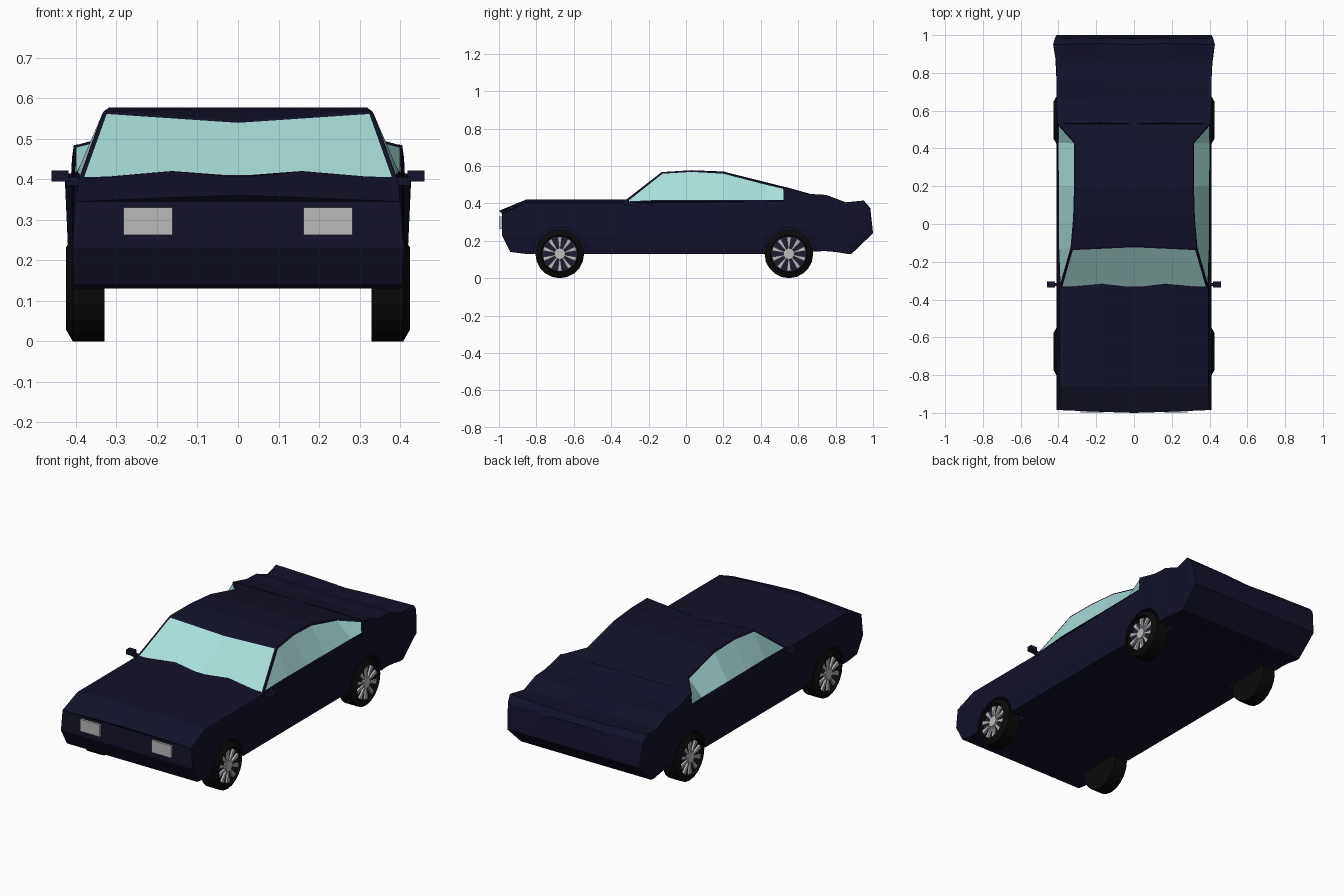
import bpy, bmesh, math
from mathutils import Matrix, Vector

if "Cube" in bpy.data.objects:
    bpy.data.objects.remove(bpy.data.objects["Cube"])


def material(name, rgb):
    m = bpy.data.materials.new(name)
    m.diffuse_color = (*rgb, 1)
    m.use_nodes = True
    m.node_tree.nodes["Principled BSDF"].inputs["Base Color"].default_value = m.diffuse_color
    return m


PAINT = material("navy paint", (0.006, 0.006, 0.022))
GLASS = material("tinted glass", (0.40, 0.74, 0.70))
RUBBER = material("rubber", (0.003, 0.003, 0.003))
METAL = material("silver", (0.5, 0.5, 0.5))
RIM = material("dark rim", (0.012, 0.012, 0.03))


def finish(name, bm, *mats):
    bmesh.ops.recalc_face_normals(bm, faces=bm.faces)
    me = bpy.data.meshes.new(name)
    bm.to_mesh(me)
    bm.free()
    ob = bpy.data.objects.new(name, me)
    bpy.context.collection.objects.link(ob)
    for m in mats:
        me.materials.append(m)
    return ob


def box(bm, x, y, z):
    size = (x[1] - x[0], y[1] - y[0], z[1] - z[0])
    mid = Vector((sum(x), sum(y), sum(z))) / 2
    bmesh.ops.create_cube(bm, size=1, matrix=Matrix.Translation(mid) @ Matrix.Diagonal((*size, 1)))


# Main body: sections from nose to tail
# (y top, y mid, y bottom, z bottom, z mid, z side, z ridge, z centre, x side, x mid)
SECTIONS = [
    (-0.985, -0.985, -0.94, 0.14, 0.23, 0.345, 0.355, 0.36, 0.40, 0.41),
    (-0.86, -0.86, -0.86, 0.13, 0.23, 0.40, 0.42, 0.405, 0.395, 0.41),
    (-0.34, -0.34, -0.34, 0.13, 0.23, 0.40, 0.42, 0.408, 0.395, 0.41),
    (0.20, 0.20, 0.20, 0.13, 0.23, 0.41, 0.42, 0.42, 0.40, 0.41),
    (0.525, 0.525, 0.525, 0.13, 0.23, 0.415, 0.42, 0.42, 0.405, 0.41),
    (0.53, 0.53, 0.53, 0.13, 0.23, 0.485, 0.487, 0.487, 0.405, 0.41),
    (0.66, 0.66, 0.66, 0.14, 0.24, 0.45, 0.45, 0.45, 0.41, 0.41),
    (0.75, 0.75, 0.74, 0.145, 0.24, 0.445, 0.44, 0.44, 0.41, 0.41),
    (0.85, 0.85, 0.80, 0.14, 0.24, 0.405, 0.405, 0.405, 0.412, 0.415),
    (0.95, 0.96, 0.86, 0.13, 0.24, 0.415, 0.405, 0.40, 0.428, 0.42),
    (0.98, 1.00, 0.885, 0.13, 0.24, 0.38, 0.375, 0.375, 0.42, 0.41),
]
bm = bmesh.new()
rings = []
for yt, ym, yb, zb, zm, zs, zr, zc, xs, xm in SECTIONS:
    yc = yt - 0.015 if yt < -0.9 else yt
    half = [(0.405, yb, zb), (xm, ym, zm), (xs, yt, zs), (0.16, yc + 0.005, zr)]
    pts = half + [(0, yc, zc)] + [(-x, y, z) for x, y, z in reversed(half)]
    rings.append([bm.verts.new(p) for p in pts])
for a, b in zip(rings, rings[1:]):
    for i in range(9):
        j = (i + 1) % 9
        bm.faces.new((a[i], a[j], b[j], b[i]))
for r in (rings[0], rings[-1]):
    bm.faces.new((r[0], r[1], r[7], r[8]))
    bm.faces.new(r[1:8])
bmesh.ops.triangulate(bm, faces=[f for f in bm.faces if len(f.verts) > 4])
body = finish("body", bm, PAINT)

# Wheel arches cut into the body
AXLES = (-0.675, 0.55)
bm = bmesh.new()
for y in AXLES:
    for s in (1, -1):
        m = Matrix.Translation((s * 0.42, y, 0.13)) @ Matrix.Rotation(math.pi / 2, 4, 'Y')
        bmesh.ops.create_cone(bm, cap_ends=True, segments=20, radius1=0.142, radius2=0.142, depth=0.22, matrix=m)
cutter = finish("arch_cutter", bm, PAINT)
cutter.hide_render = True
mod = body.modifiers.new("arches", 'BOOLEAN')
mod.operation, mod.solver, mod.object = 'DIFFERENCE', 'EXACT', cutter
bpy.context.view_layer.objects.active = body
bpy.ops.object.modifier_apply(modifier=mod.name)
bpy.data.objects.remove(cutter)

# Cabin: columns (y, x top, z top, z roof centre, x belt)
COLUMNS = [
    (-0.13, 0.332, 0.567, 0.545, 0.40),
    (0.03, 0.318, 0.577, 0.577, 0.402),
    (0.20, 0.312, 0.567, 0.570, 0.403),
    (0.43, 0.312, 0.508, 0.512, 0.405),
    (0.53, 0.400, 0.484, 0.487, 0.408),
]
bm = bmesh.new()
V = bm.verts.new
corner = [V((s * 0.392, -0.34, 0.40)) for s in (1, -1)]
cowl = V((0, -0.34, 0.405))
centre = [V((0, y + (0.015 if i == 0 else 0), zc)) for i, (y, _, _, zc, _) in enumerate(COLUMNS)]
top = [[V((s * x, y, z)) for y, x, z, _, _ in COLUMNS] for s in (1, -1)]
belt = [[V((s * xb, y, 0.41)) for y, _, _, _, xb in COLUMNS] for s in (1, -1)]
screen, sides = [], []
for k in (0, 1):
    screen.append(bm.faces.new((cowl, corner[k], top[k][0], centre[0])))
    side = [bm.faces.new((corner[k], belt[k][0], top[k][0]))]
    for i in range(len(COLUMNS) - 1):
        side.append(bm.faces.new((belt[k][i], belt[k][i + 1], top[k][i + 1], top[k][i])))
        bm.faces.new((top[k][i], top[k][i + 1], centre[i + 1], centre[i]))
    sides.append(side)
bm.faces.new((belt[0][-1], belt[1][-1], top[1][-1], centre[-1], top[0][-1]))
bm.faces.new([cowl, corner[0]] + belt[0] + belt[1][::-1] + [corner[1]])
bmesh.ops.recalc_face_normals(bm, faces=bm.faces)
# Window panes inset from their pillars
for pane in [screen] + sides:
    bmesh.ops.inset_region(bm, faces=pane, thickness=0.010, use_even_offset=True)
    for f in pane:
        f.material_index = 1
finish("cabin", bm, PAINT, GLASS)

# Headlights
bm = bmesh.new()
for s in (1, -1):
    x = sorted((s * 0.162, s * 0.283))
    box(bm, x, (-0.997, -0.97), (0.262, 0.33))
finish("headlights", bm, METAL)

# Door mirrors
bm = bmesh.new()
for s in (1, -1):
    box(bm, sorted((s * 0.418, s * 0.46)), (-0.335, -0.305), (0.394, 0.421))
    box(bm, sorted((s * 0.39, s * 0.425)), (-0.328, -0.312), (0.385, 0.405))
finish("door_mirrors", bm, PAINT)


# Wheels: a revolved tyre and dish with ten spokes and a hub
PROFILE = [(0.33, 0.0), (0.33, 0.13), (0.408, 0.13), (0.425, 0.10), (0.403, 0.096), (0.400, 0.0)]
SEG = 20


def wheel(name, s, y):
    at = lambda x, r, a: (s * x, y + r * math.cos(a), 0.13 + r * math.sin(a))
    bm = bmesh.new()
    prev = None
    loops = [[bm.verts.new(at(x, r, 2 * math.pi * i / SEG)) for i in range(SEG)] for x, r in PROFILE[1:-1]]
    for n, (a, b) in enumerate(zip(loops, loops[1:])):
        for i in range(SEG):
            j = (i + 1) % SEG
            bm.faces.new((a[i], a[j], b[j], b[i]))
    bm.faces.new(loops[0])
    bm.faces.new(loops[-1]).material_index = 1
    spokes = 10
    for k in range(spokes):
        a = 2 * math.pi * (k + 0.5) / spokes
        outline = [(0.022, -0.12), (0.092, -0.13), (0.092, 0.13), (0.022, 0.12)]
        f = bm.faces.new([bm.verts.new(at(0.415, r, a + d)) for r, d in outline])
        f.material_index = 2
        low = [bm.verts.new(at(0.403, r, a + d)) for r, d in outline]
        up = list(f.verts)
        for i in range(4):
            j = (i + 1) % 4
            bm.faces.new((up[i], up[j], low[j], low[i])).material_index = 2
    hub = [[bm.verts.new(at(x, 0.03, 2 * math.pi * i / 10)) for i in range(10)] for x in (0.403, 0.418)]
    for i in range(10):
        j = (i + 1) % 10
        bm.faces.new((hub[0][i], hub[0][j], hub[1][j], hub[1][i])).material_index = 2
    bm.faces.new(hub[1]).material_index = 2
    finish(name, bm, RUBBER, RIM, METAL)


for end, y in zip(("front", "rear"), AXLES):
    for hand, s in (("left", 1), ("right", -1)):
        wheel(f"{end}_{hand}_wheel", s, y)
